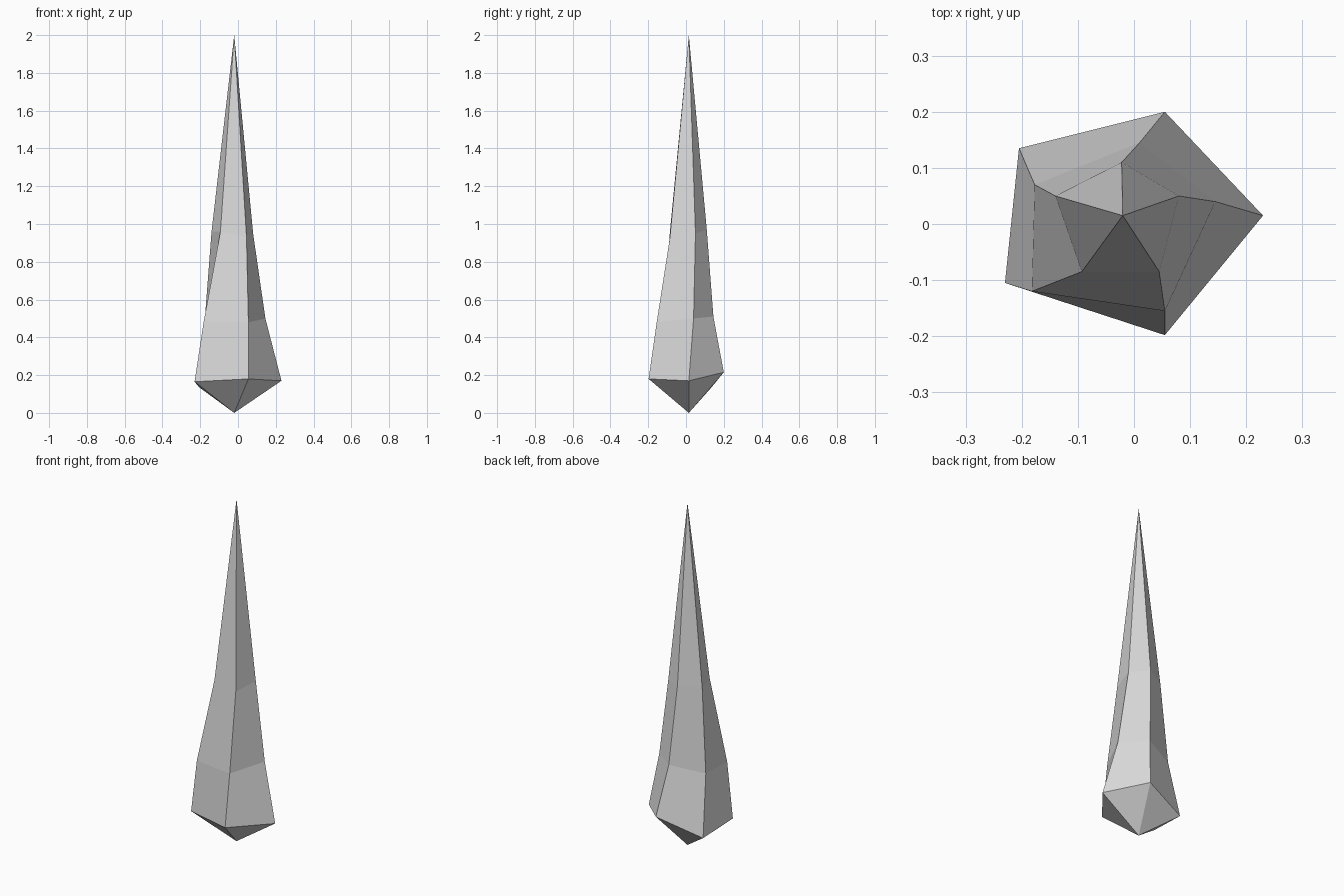
import bpy
import bmesh

# Remove the default cube only
default_cube = bpy.data.objects.get("Cube")
if default_cube:
    bpy.data.objects.remove(default_cube, do_unlink=True)


def make_material(name, colour):
    """Create a plain flat material."""
    material = bpy.data.materials.new(name)
    material.use_nodes = True
    material.diffuse_color = colour
    shader = material.node_tree.nodes["Principled BSDF"]
    shader.inputs["Base Color"].default_value = colour
    shader.inputs["Roughness"].default_value = 0.8
    return material


def bridge_rings(mesh, lower, upper):
    """Join two rings of equal length with a band of faces."""
    count = len(lower)
    for i in range(count):
        j = (i + 1) % count
        mesh.faces.new((lower[i], lower[j], upper[j], upper[i]))


def close_to_point(mesh, ring, point):
    """Close a ring with a fan of triangles."""
    count = len(ring)
    for i in range(count):
        mesh.faces.new((ring[i], ring[(i + 1) % count], point))


# Irregular five-sided cross-sections, from the wide shoulder to the slim neck
shoulder = [(.23, .015, .17), (.055, .2, .215), (-.205, .135, .135),
            (-.23, -.105, .165), (.055, -.198, .18)]
waist = [(.145, .04, .5), (.01, .145, .51), (-.177, .07, .48),
         (-.182, -.12, .48), (.055, -.155, .48)]
neck = [(.08, .05, .95), (-.022, .11, .97), (-.14, .05, .96),
        (-.093, -.085, .96), (.045, -.085, .93)]
tip_x, tip_y, height = -.02, .015, 2

# Faceted crystal spike with a short point below and a long point above
bm = bmesh.new()
rings = [[bm.verts.new(co) for co in section] for section in (shoulder, waist, neck)]
for lower_ring, upper_ring in zip(rings, rings[1:]):
    bridge_rings(bm, lower_ring, upper_ring)
close_to_point(bm, rings[-1], bm.verts.new((tip_x, tip_y, height)))
close_to_point(bm, rings[0], bm.verts.new((tip_x, tip_y, 0)))
bmesh.ops.recalc_face_normals(bm, faces=bm.faces)

spike_mesh = bpy.data.meshes.new("crystal_spike")
bm.to_mesh(spike_mesh)
bm.free()
spike_mesh.materials.append(make_material("light grey stone", (.7, .7, .7, 1)))
spike = bpy.data.objects.new("crystal_spike", spike_mesh)
bpy.context.collection.objects.link(spike)
